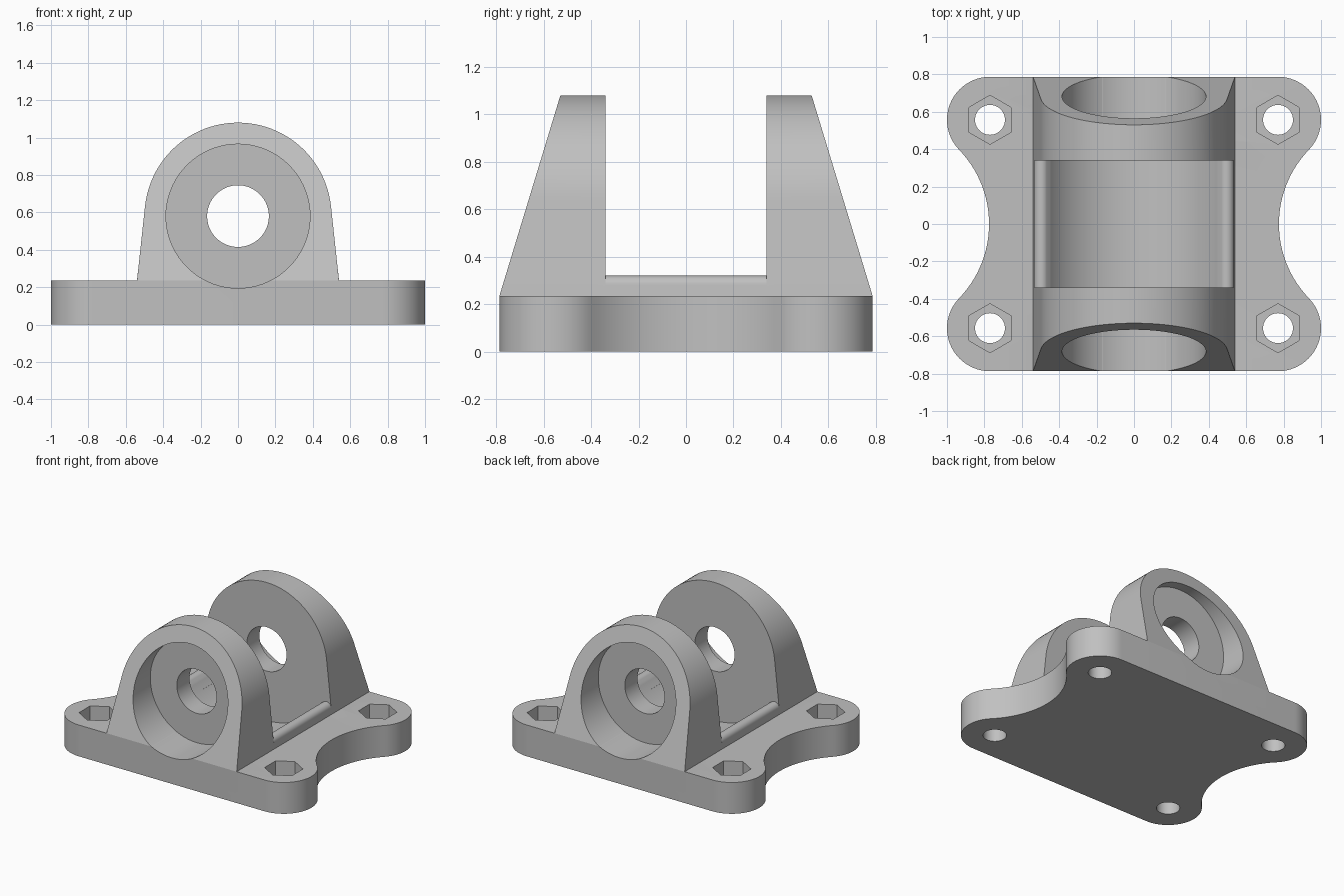
import bpy, bmesh
from math import cos, sin, pi, atan2, asin, hypot

cube = bpy.data.objects.get("Cube")
if cube:
    bpy.data.objects.remove(cube, do_unlink=True)

HALF_Y = 0.787        # half depth of the plate
PLATE_Z = 0.235       # plate thickness
INNER_Y = 0.34        # inner face of each lug
AXIS_Z = 0.58         # height of the bore axis
FOOT_X = 0.54         # half width of a lug at its foot
GROOVE_R = 0.535      # clearance groove between the lugs

grey = bpy.data.materials.new("light_grey")
grey.use_nodes = True
grey.diffuse_color = (0.53, 0.53, 0.53, 1)
grey.node_tree.nodes["Principled BSDF"].inputs["Base Color"].default_value = grey.diffuse_color


def arc(cx, cy, r, start, end, n):
    return [(cx + r * cos(start + (end - start) * i / n),
             cy + r * sin(start + (end - start) * i / n)) for i in range(n + 1)]


def circle(cx, cy, r, n=72, turn=0.0):
    return arc(cx, cy, r, turn, turn + 2 * pi, n)[:-1]


def prism(name, outline, lower, upper):
    """Bridge two copies of an outline, placed by the two given functions."""
    bm = bmesh.new()
    a = [bm.verts.new(lower(u, v)) for u, v in outline]
    b = [bm.verts.new(upper(u, v)) for u, v in outline]
    bm.faces.new(a)
    bm.faces.new(b)
    for i in range(len(a)):
        j = (i + 1) % len(a)
        bm.faces.new((a[i], a[j], b[j], b[i]))
    bmesh.ops.recalc_face_normals(bm, faces=bm.faces)
    mesh = bpy.data.meshes.new(name)
    bm.to_mesh(mesh)
    bm.free()
    mesh.materials.append(grey)
    obj = bpy.data.objects.new(name, mesh)
    bpy.context.collection.objects.link(obj)
    return obj


def upright(name, outline, z0, z1):
    return prism(name, outline, lambda x, y: (x, y, z0), lambda x, y: (x, y, z1))


def along_y(name, outline, y0, y1):
    return prism(name, outline, lambda x, z: (x, y0, z), lambda x, z: (x, y1, z))


def activate(obj):
    bpy.ops.object.select_all(action='DESELECT')
    obj.select_set(True)
    bpy.context.view_layer.objects.active = obj


def cut(target, *cutters):
    activate(target)
    for cutter in cutters:
        cutter.hide_render = True
        mod = target.modifiers.new("cut", 'BOOLEAN')
        mod.operation = 'DIFFERENCE'
        mod.solver = 'EXACT'
        mod.object = cutter
        bpy.ops.object.modifier_apply(modifier=mod.name)


# Plate outline: rounded corners running tangentially into waisted sides
cx, cy, cr = 0.77, HALF_Y - 0.23, 0.23
waist = 0.775
sx = (cx ** 2 + cy ** 2 - (waist - cr) ** 2) / (2 * (cx - waist + cr))
sr = sx - waist
tangent = atan2(cy, sx - cx)
quarter = arc(sx, 0, sr, pi, pi - tangent, 16)
quarter += arc(cx, cy, cr, -tangent, pi / 2, 24)[1:]
right_side = [(x, -y) for x, y in reversed(quarter[1:])] + quarter
outline = right_side + [(-x, y) for x, y in reversed(right_side)]
plate = upright("base_plate", outline, 0, PLATE_Z)

# Bolt holes with hexagonal nut pockets
cutters = []
for x in (-cx, cx):
    for y in (-cy, cy):
        hole = upright("bolt_hole_cutter", circle(x, y, 0.08, 40), -0.1, 0.4)
        pocket = upright("nut_pocket_cutter", circle(x, y, 0.131, 6, pi / 2), 0.115, 0.4)
        cut(plate, hole, pocket)
        cutters += [hole, pocket]

# Round groove between the lugs
groove = along_y("groove_cutter", circle(0, AXIS_Z, GROOVE_R, 96), -INNER_Y, INNER_Y)
cut(plate, groove)
cutters.append(groove)

# Lug outline: round top with sides flaring down to the plate
top_r = 0.5
drop = AXIS_Z - PLATE_Z
flare = asin(top_r / hypot(FOOT_X, drop)) - atan2(FOOT_X, drop)
flare = abs(pi / 2 - asin(top_r / hypot(FOOT_X, drop)) - atan2(drop, FOOT_X))
lug_outline = [(FOOT_X, PLATE_Z)] + arc(0, AXIS_Z, top_r, flare, pi - flare, 48)
lug_outline.append((-FOOT_X, PLATE_Z))


def slope_y(z):
    return HALF_Y - 0.304 * (z - PLATE_Z)


# Two lugs with sloped outer faces, each with a bearing seat and shaft hole
for side, name in ((-1, "front_lug"), (1, "back_lug")):
    lug = prism(name, lug_outline,
                lambda x, z: (x, side * INNER_Y, z),
                lambda x, z: (x, side * slope_y(z), z))
    seat = along_y("bearing_seat_cutter", circle(0, AXIS_Z, 0.385), side * 0.49, side)
    shaft = along_y("shaft_hole_cutter", circle(0, AXIS_Z, 0.165), side * 0.2, side * 0.7)
    cut(lug, seat, shaft)
    cut(plate, seat)
    cutters += [seat, shaft]

# Rounded ridges along both edges of the groove
rr, rx, rz = 0.04, 0.4955, 0.28
lean = atan2(AXIS_Z - rz, rx)
foot = asin(drop / GROOVE_R)
ridge = [(FOOT_X, PLATE_Z)] + arc(rx, rz, rr, 0, pi - lean, 12)
ridge += arc(0, AXIS_Z, GROOVE_R, -lean, -foot, 6)[1:]
for side, name in ((-1, "right_ridge"), (1, "left_ridge")):
    along_y(name, [(side * x, z) for x, z in ridge], -INNER_Y, INNER_Y)

# Remove the cutters and smooth the curved surfaces
for cutter in cutters:
    bpy.data.objects.remove(cutter, do_unlink=True)
for name in ("base_plate", "front_lug", "back_lug", "right_ridge", "left_ridge"):
    activate(bpy.data.objects[name])
    bpy.ops.object.shade_smooth_by_angle()
